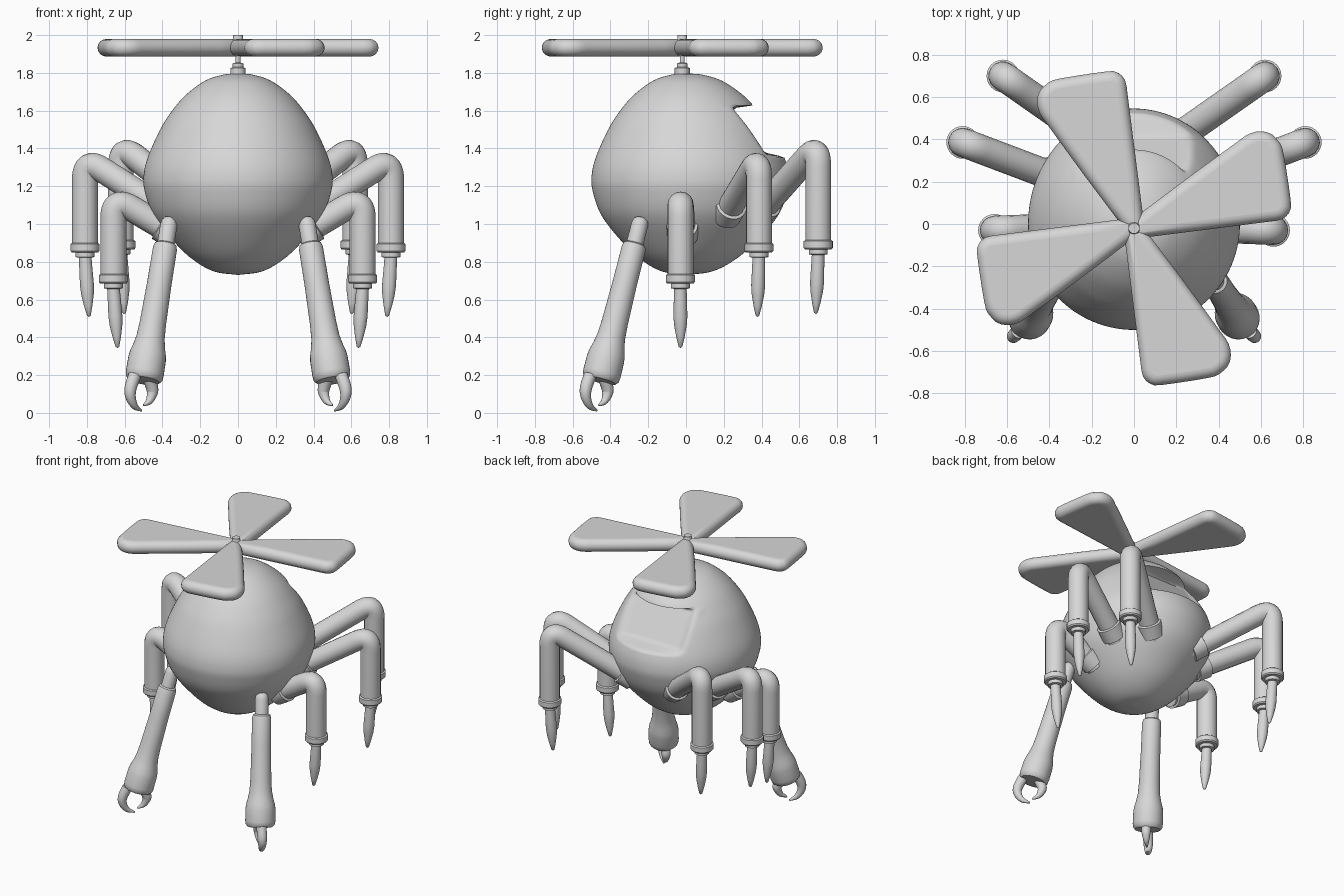
import bpy, bmesh, math
from mathutils import Vector, Matrix

cube = bpy.data.objects.get("Cube")
if cube:
    bpy.data.objects.remove(cube)

grey = bpy.data.materials.new("light_grey")
grey.use_nodes = True
colour = (0.68, 0.68, 0.68, 1)
grey.diffuse_color = colour
grey.node_tree.nodes["Principled BSDF"].inputs["Base Color"].default_value = colour


def finish(name, mesh, angle=40):
    """Link a mesh as a smooth shaded grey part."""
    mesh.materials.clear()
    mesh.materials.append(grey)
    obj = bpy.data.objects.new(name, mesh)
    bpy.context.collection.objects.link(obj)
    bpy.ops.object.select_all(action='DESELECT')
    obj.select_set(True)
    bpy.context.view_layer.objects.active = obj
    bpy.ops.object.shade_smooth_by_angle(angle=math.radians(angle))
    return obj


def lathe(name, profile, origin, axis=(0, 0, 1), sides=32, deform=None, angle=40):
    """Revolve (radius, distance) pairs around an axis."""
    turn = Vector(axis).to_track_quat('Z', 'Y')
    bm = bmesh.new()
    rings = []
    for r, h in profile:
        ring = []
        for i in range(sides):
            a = 2 * math.pi * i / sides
            p = Vector((r * math.cos(a), r * math.sin(a), h))
            if deform:
                p = deform(p)
            ring.append(bm.verts.new(Vector(origin) + turn @ p))
        rings.append(ring)
    for low, high in zip(rings, rings[1:]):
        for i in range(sides):
            j = (i + 1) % sides
            bm.faces.new((low[i], low[j], high[j], high[i]))
    bm.faces.new(rings[0][::-1])
    bm.faces.new(rings[-1])
    bmesh.ops.remove_doubles(bm, verts=bm.verts, dist=0.00005)
    bmesh.ops.recalc_face_normals(bm, faces=bm.faces)
    mesh = bpy.data.meshes.new(name)
    bm.to_mesh(mesh)
    bm.free()
    return finish(name, mesh, angle)


def curve_part(name, points, bevel, radii=None, flat=False):
    """Tube along a path, or a rounded slab from a closed flat outline."""
    curve = bpy.data.curves.new(name, 'CURVE')
    curve.dimensions = '2D' if flat else '3D'
    curve.fill_mode = 'BOTH' if flat else 'FULL'
    curve.bevel_depth = bevel
    curve.bevel_resolution = 6
    curve.use_fill_caps = not flat
    spline = curve.splines.new('POLY')
    spline.points.add(len(points) - 1)
    for i, p in enumerate(points):
        spline.points[i].co = (*p, 1)
        spline.points[i].radius = radii[i] if radii else 1
    spline.use_cyclic_u = flat
    temp = bpy.data.objects.new(name + "_path", curve)
    bpy.context.collection.objects.link(temp)
    graph = bpy.context.evaluated_depsgraph_get()
    mesh = bpy.data.meshes.new_from_object(temp.evaluated_get(graph))
    bpy.data.objects.remove(temp)
    return finish(name, mesh)


def smooth_path(pts, steps=8):
    """Catmull-Rom curve through the points."""
    pts = [Vector(p) for p in pts]
    ext = [2 * pts[0] - pts[1]] + pts + [2 * pts[-1] - pts[-2]]
    out = []
    for a, b, c, d in zip(ext, ext[1:], ext[2:], ext[3:]):
        for k in range(steps):
            t = k / steps
            out.append(0.5 * (2 * b + (c - a) * t + (2 * a - 5 * b + 4 * c - d) * t * t
                              + (3 * b - a - 3 * c + d) * t ** 3))
    return out + [pts[-1]]


def step(v, lo, hi):
    t = min(max((v - lo) / (hi - lo), 0), 1)
    return t * t * (3 - 2 * t)


# Body: egg with a fuller front and a sunken face panel
def shape_body(p):
    if p.y < 0:
        p.y *= 1.09
        mask = 1 - step(abs(p.x), 0.22, 0.30)
        mask *= step(p.z, 1.35, 1.385) * (1 - step(p.z, 1.61, 1.63))
        panel = -0.24 - (1.62 - p.z) * 0.7
        p.y += (panel - p.y) * mask
    return p


egg = [(0, .73), (.13, .75), (.25, .82), (.36, .93), (.45, 1.05), (.493, 1.17), (.5, 1.25),
       (.482, 1.34), (.432, 1.46), (.377, 1.56), (.29, 1.67), (.18, 1.755), (.08, 1.79), (0, 1.797)]
profile = [(max(p.x, 0), p.y) for p in smooth_path([(r, z) for r, z in egg], 10)]
lathe("body", profile, (0, 0, 0), sides=144, deform=shape_body, angle=75)

# Rotor mast and hub
HUB = Vector((0, -0.02, 0))
lathe("rotor_mast", [(.04, 1.78), (.04, 1.825), (.028, 1.83), (.028, 1.85), (.013, 1.855),
                     (.013, 1.89), (.03, 1.895), (.03, 1.975), (.026, 1.98), (.026, 2)], HUB)

# Four rounded blades, outline drawn inside the rounded rim
outline = [(.0, .03), (-.07, .58), (-.082, .67), (-.095, .69), (-.13, .695), (-.34, .663),
           (-.385, .645), (-.41, .615), (-.405, .565), (-.36, .5), (-.2, .28), (-.02, .04)]
path = [(p.x, p.y, 0) for p in smooth_path(outline, 3)]
for i in range(4):
    blade = curve_part(f"rotor_blade_{i + 1}", path, 0.046, flat=True)
    blade.matrix_world = Matrix.Translation(HUB + Vector((0, 0, 1.933))) @ Matrix.Rotation(i * math.pi / 2, 4, 'Z')


def leg(name, base, elbow, foot_z):
    """Bent tube with a body socket, foot collar and spike."""
    base, elbow = Vector(base), Vector(elbow)
    back = (base - elbow).normalized()
    foot = Vector((elbow.x, elbow.y, foot_z))
    start, end = elbow + back * 0.11, elbow + Vector((0, 0, -0.11))
    pts = [base + back * 0.1]
    for k in range(11):
        t = k / 10
        pts.append(start * (1 - t) ** 2 + elbow * 2 * t * (1 - t) + end * t * t)
    curve_part(name + "_tube", pts + [foot], 0.069)
    lathe(name + "_socket", [(.07, -.02), (.083, -.015), (.083, .08)], base, back)
    lathe(name + "_collar", [(.069, 0), (.077, .006), (.077, .042), (.07, .05), (.05, .051),
                             (.05, .075), (.036, .078)], foot, (0, 0, -1))
    lean = Vector((back.x * 0.08, back.y * 0.08, -1))
    lathe(name + "_spike", [(.033, 0), (.035, .08), (.037, .16), (.033, .21), (.022, .27),
                            (.01, .32), (0, .328)], foot - Vector((0, 0, .065)), lean)


def arm(name, s):
    """Straight front arm with rod, flared sleeve and a two-finger gripper."""
    top, wrist = Vector((.385 * s, -.275, .88)), Vector((.5 * s, -.455, .17))
    axis = (wrist - top).normalized()
    lathe(name + "_rod", [(0, -.165), (.025, -.16), (.04, -.145), (.045, -.12), (.045, .05)], top, axis)
    lathe(name + "_sleeve", [(.045, -.02), (.058, -.012), (.064, .01), (.065, .2), (.07, .42), (.075, .5),
                             (.085, .55), (.096, .59), (.1, .62), (.101, .7), (.098, .725),
                             (.085, .74), (.05, .742)], top, axis)
    centre = wrist + axis * 0.07
    side = Vector((s, -1, 0)).normalized()
    fingers = {"outer": [(.05, .2), (.082, .13), (.08, .08), (.05, .035), (.0, .012)],
               "inner": [(-.05, .2), (-.08, .13), (-.077, .095), (-.055, .06), (-.015, .04)]}
    for which, bends in fingers.items():
        pts = [Vector((centre.x, centre.y, z)) + side * d for d, z in bends]
        pts = smooth_path(pts, 5)
        n = len(pts) - 1
        radii = [1 - 0.85 * (k / n) ** 2 for k in range(n + 1)]
        curve_part(f"{name}_{which}_finger", pts, 0.034, radii)


# Legs and arms on both sides
for side, s in (("left", 1), ("right", -1)):
    leg(side + "_front_leg", (.40 * s, -.02, .985), (.66 * s, -.03, 1.14), .735)
    leg(side + "_middle_leg", (.41 * s, .235, 1.09), (.81 * s, .386, 1.345), .90)
    leg(side + "_rear_leg", (.22 * s, .42, 1.1), (.62 * s, .70, 1.415), .915)
    arm(side + "_arm", s)
